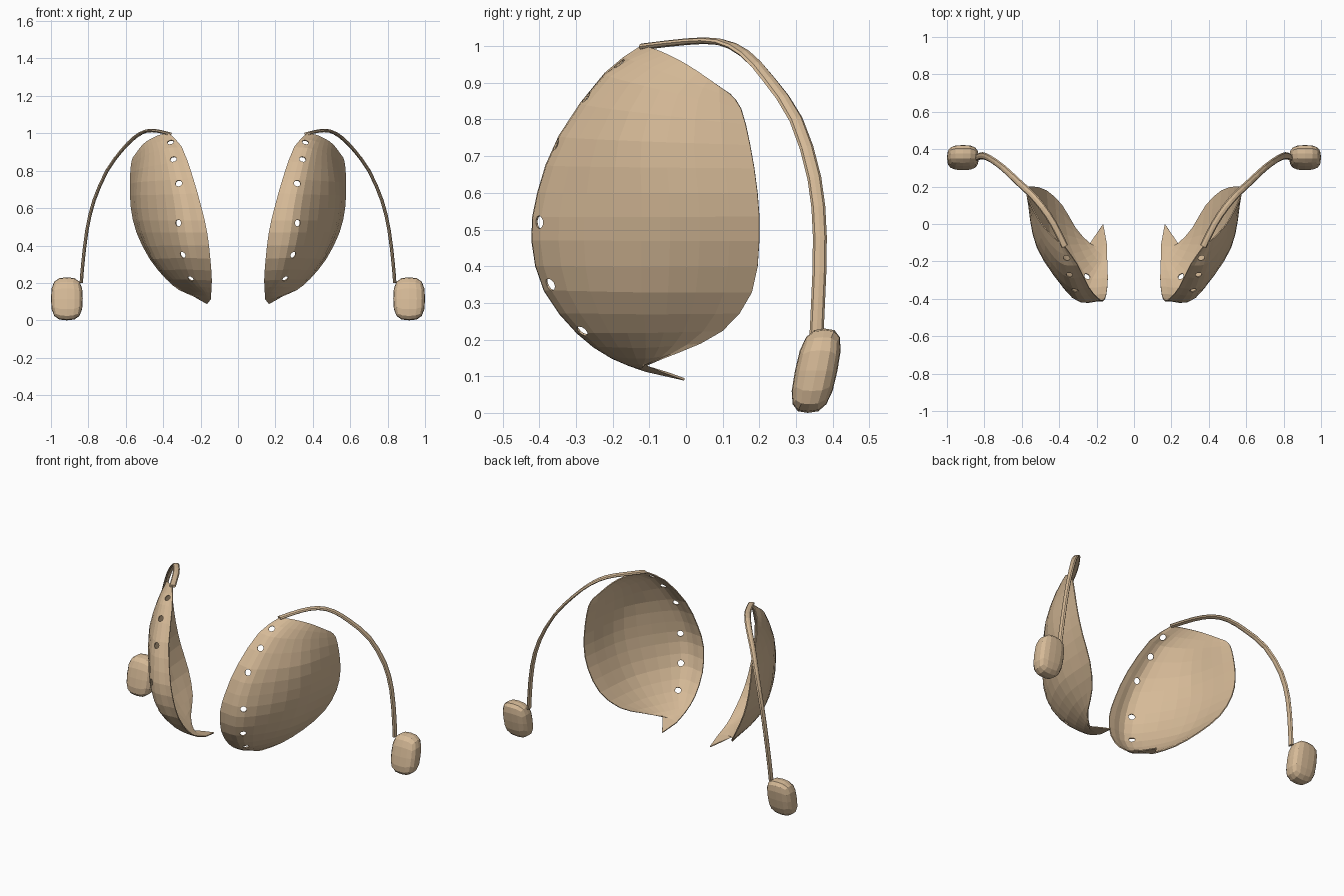
import bpy, bmesh, math
from mathutils import Vector

if "Cube" in bpy.data.objects:
    bpy.data.objects.remove(bpy.data.objects["Cube"])

tan = bpy.data.materials.new("tan")
tan.diffuse_color = (0.67, 0.49, 0.31, 1)
tan.use_nodes = True
tan.node_tree.nodes["Principled BSDF"].inputs["Base Color"].default_value = tan.diffuse_color


def make_object(name, bm):
    bmesh.ops.recalc_face_normals(bm, faces=bm.faces)
    me = bpy.data.meshes.new(name)
    bm.to_mesh(me)
    bm.free()
    me.materials.append(tan)
    ob = bpy.data.objects.new(name, me)
    bpy.context.collection.objects.link(ob)
    return ob


def mirror(ob):
    ob.modifiers.new("mirror", 'MIRROR').use_mirror_merge = False


def spline(pts, steps):
    """Catmull-Rom curve through the points."""
    p = [Vector(q) for q in pts]
    p = [2 * p[0] - p[1]] + p + [2 * p[-1] - p[-2]]
    out = []
    for i in range(1, len(p) - 2):
        a, b, c, d = p[i - 1:i + 3]
        for s in range(steps):
            t = s / steps
            out.append(0.5 * (2 * b + (c - a) * t + (2 * a - 5 * b + 4 * c - d) * t * t
                              + (3 * b - a - 3 * c + d) * t ** 3))
    return out + [p[-2]]


# Curved shell: each row runs from the inner edge round to the rear edge
rows = [
    [(.37, -.12, 1.0), (.43, -.07, .985), (.50, .01, .945), (.56, .12, .87)],
    [(.30, -.22, .925), (.395, -.205, .915), (.495, -.07, .88), (.57, .15, .83)],
    [(.24, -.34, .76), (.36, -.325, .75), (.515, -.12, .74), (.575, .175, .73)],
    [(.195, -.395, .60), (.335, -.38, .60), (.515, -.12, .60), (.57, .195, .60)],
    [(.165, -.41, .47), (.32, -.395, .47), (.49, -.12, .47), (.54, .20, .47)],
    [(.148, -.375, .33), (.29, -.365, .335), (.435, -.12, .33), (.47, .18, .33)],
    [(.14, -.29, .215), (.25, -.28, .22), (.345, -.11, .22), (.385, .10, .225)],
    [(.143, -.20, .15), (.19, -.20, .155), (.255, -.11, .15), (.315, -.02, .165)],
    [(.145, -.11, .115), (.17, -.12, .12), (.205, -.12, .125), (.24, -.11, .13)],
]
columns = [spline(c, 2) for c in zip(*rows)]
grid = [spline(r, 4) for r in zip(*columns)]
tip = Vector((.165, 0, .09))
grid.append([p.lerp(tip, .55) for p in grid[-1]])
grid.append([p.lerp(tip, .96) for p in grid[-2]])

bm = bmesh.new()
vs = [[bm.verts.new(p) for p in r] for r in grid]
for r0, r1 in zip(vs, vs[1:]):
    for j in range(len(r0) - 1):
        bm.faces.new((r0[j], r0[j + 1], r1[j + 1], r1[j]))
shell = make_object("shell_plate", bm)
sol = shell.modifiers.new("thickness", 'SOLIDIFY')
sol.thickness = .006
sol.offset = 0

# Row of round holes along the front of the shell
holes = [(.36, -.18, .95), (.345, -.27, .86), (.315, -.35, .73),
         (.315, -.395, .52), (.295, -.37, .35), (.255, -.285, .22)]
flat = [(p, i, j) for i, r in enumerate(grid) for j, p in enumerate(r)]
bm = bmesh.new()
for h in holes:
    h = Vector(h)
    p, i, j = min(flat, key=lambda f: (f[0] - h).length)
    i, j = max(1, i), max(1, j)
    n = (grid[i + 1][j] - grid[i - 1][j]).cross(grid[i][j + 1] - grid[i][j - 1])
    m = n.to_track_quat('Z', 'Y').to_matrix().to_4x4()
    m.translation = h
    bmesh.ops.create_cone(bm, cap_ends=True, segments=10, radius1=.018, radius2=.018,
                          depth=.12, matrix=m)
cutter = make_object("hole_cutter", bm)
cutter.hide_render = True
cutter.hide_viewport = False
cut = shell.modifiers.new("holes", 'BOOLEAN')
cut.operation = 'DIFFERENCE'
cut.solver = 'EXACT'
cut.object = cutter
bpy.context.view_layer.objects.active = shell
shell.select_set(True)
for name in ("thickness", "holes"):
    bpy.ops.object.modifier_apply(modifier=name)
bpy.data.objects.remove(cutter)
mirror(shell)

# Flattened arched arm from the top of the shell down to the weight
path = spline([(.37, -.12, .998), (.43, 0, 1.012), (.49, .09, 1.012), (.55, .16, .98),
               (.62, .225, .91), (.70, .30, .80), (.77, .35, .64), (.808, .365, .48),
               (.83, .36, .30), (.838, .355, .20)], 2)
bm = bmesh.new()
rings = []
for k, p in enumerate(path):
    f = k / (len(path) - 1)
    tangent = (path[min(k + 1, len(path) - 1)] - path[max(k - 1, 0)]).normalized()
    wide = Vector((-.75, .65, 0)).lerp(Vector((0, 1, 0)), min(1, f * 1.5))
    wide = (wide - tangent * wide.dot(tangent)).normalized()
    thin = tangent.cross(wide)
    rings.append([bm.verts.new(p + wide * .019 * math.cos(a) + thin * .009 * math.sin(a))
                  for a in (math.tau * s / 8 for s in range(8))])
for a, b in zip(rings, rings[1:]):
    for s in range(8):
        bm.faces.new((a[s], a[(s + 1) % 8], b[(s + 1) % 8], b[s]))
bm.faces.new(rings[0])
bm.faces.new(rings[-1])
mirror(make_object("arched_arm", bm))

# Rounded, slightly leaning weight at the end of the arm
bm = bmesh.new()
bmesh.ops.create_cube(bm, size=2)
bmesh.ops.subdivide_edges(bm, edges=bm.edges, cuts=3, use_grid_fill=True)
for v in bm.verts:
    q = v.co / sum(abs(c) ** 3 for c in v.co) ** (1 / 3)
    z = q.z * .115
    v.co = (.915 + q.x * .085, .355 + q.y * .058 + z * .2, .115 + z)
mirror(make_object("end_weight", bm))
